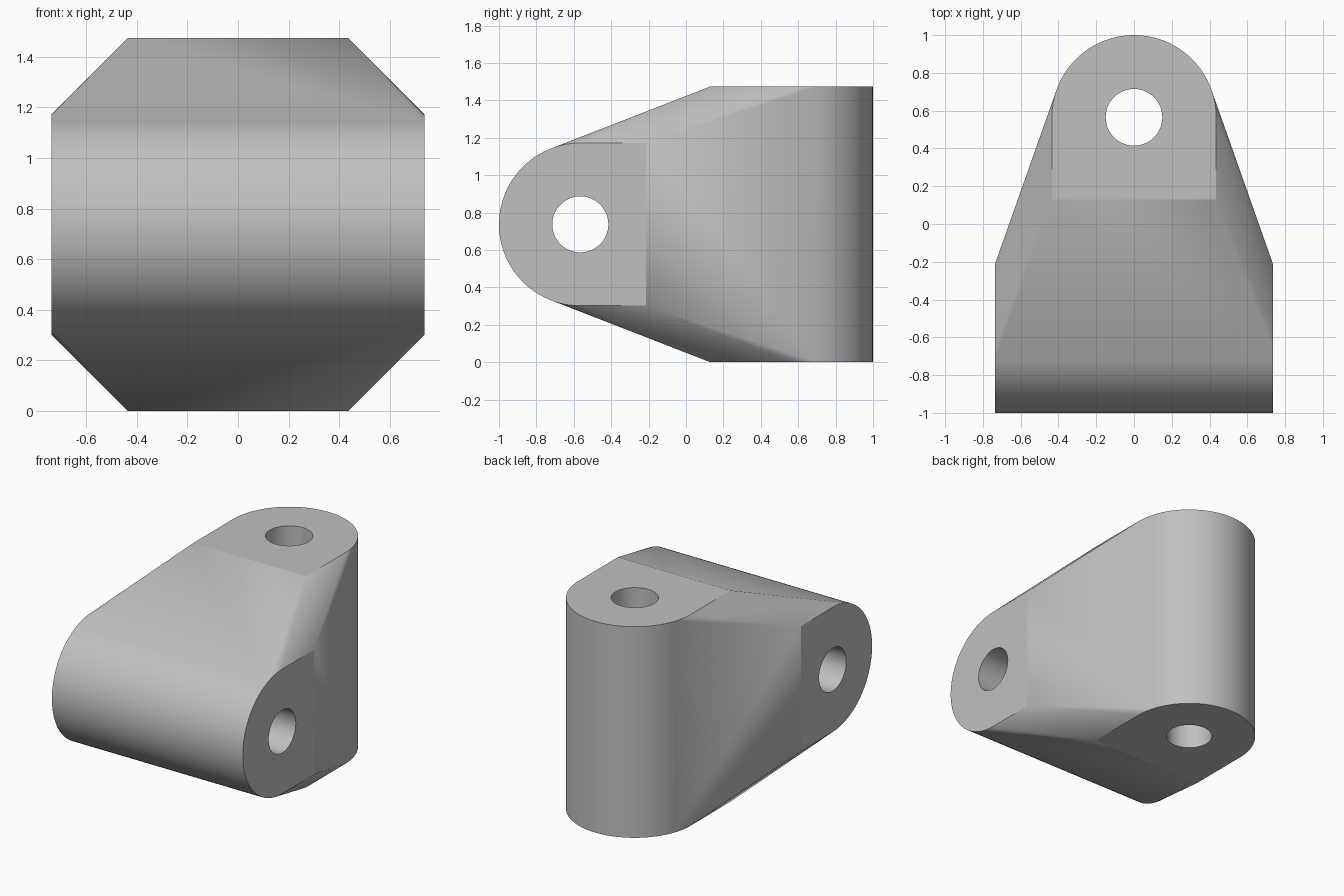
import bpy, bmesh, math
from mathutils import Vector, Matrix

cube = bpy.data.objects.get("Cube")
if cube:
    bpy.data.objects.remove(cube, do_unlink=True)

RADIUS = 0.435      # rounded lug ends
HALF = 0.737        # half length of each lug
AXIS = 0.565        # distance of each pin axis from the middle
FLAT = 0.35         # straight part of a lug beside its rounded end
HOLE = 0.15         # pin hole radius
STEPS = 48

grey = bpy.data.materials.new("light_grey")
grey.use_nodes = True
colour = (0.53, 0.53, 0.53, 1)
grey.diffuse_color = colour
grey.node_tree.nodes["Principled BSDF"].inputs["Base Color"].default_value = colour


def make_object(name, bm):
    mesh = bpy.data.meshes.new(name)
    bm.to_mesh(mesh)
    bm.free()
    mesh.materials.append(grey)
    obj = bpy.data.objects.new(name, mesh)
    bpy.context.collection.objects.link(obj)
    return obj


def lug_outline():
    """Rounded end pointing along +u, with a short straight tail."""
    pts = []
    for i in range(STEPS + 1):
        a = math.pi * i / STEPS - math.pi / 2
        pts.append((AXIS + RADIUS * math.cos(a), RADIUS * math.sin(a)))
    tail = AXIS - FLAT
    return pts + [(tail, RADIUS), (tail, -RADIUS)]


# Body: one skin stretched around a crosswise front lug and an upright rear lug
bm = bmesh.new()
for u, v in lug_outline():
    for side in (-HALF, HALF):
        bm.verts.new((side, -u, HALF + v))
        # the rear lug has a slightly longer straight part
        rear = u if u > AXIS - FLAT + 0.001 else 0.13
        bm.verts.new((v, rear, HALF + side))
bmesh.ops.convex_hull(bm, input=bm.verts[:])
loose = [v for v in bm.verts if not v.link_faces]
bmesh.ops.delete(bm, geom=loose, context='VERTS')
bmesh.ops.dissolve_limit(bm, angle_limit=math.radians(0.3),
                         verts=bm.verts[:], edges=bm.edges[:])
bmesh.ops.recalc_face_normals(bm, faces=bm.faces[:])
body = make_object("pivot_block", bm)

# Pin holes: one across the front, one upright at the rear
holes = [
    ("front_hole_cutter", Vector((0, -AXIS, HALF)), Matrix.Rotation(math.pi / 2, 4, 'Y')),
    ("rear_hole_cutter", Vector((0, AXIS, HALF)), Matrix.Identity(4)),
]
bpy.context.view_layer.objects.active = body
body.select_set(True)
for name, place, turn in holes:
    bm = bmesh.new()
    bmesh.ops.create_cone(bm, cap_ends=True, segments=STEPS, radius1=HOLE,
                          radius2=HOLE, depth=HALF * 3,
                          matrix=Matrix.Translation(place) @ turn)
    cutter = make_object(name, bm)
    cutter.hide_render = True
    mod = body.modifiers.new(name, 'BOOLEAN')
    mod.operation = 'DIFFERENCE'
    mod.solver = 'EXACT'
    mod.object = cutter
    bpy.ops.object.modifier_apply(modifier=mod.name)
    bpy.data.objects.remove(cutter, do_unlink=True)

bpy.ops.object.shade_smooth_by_angle(angle=math.radians(15))
